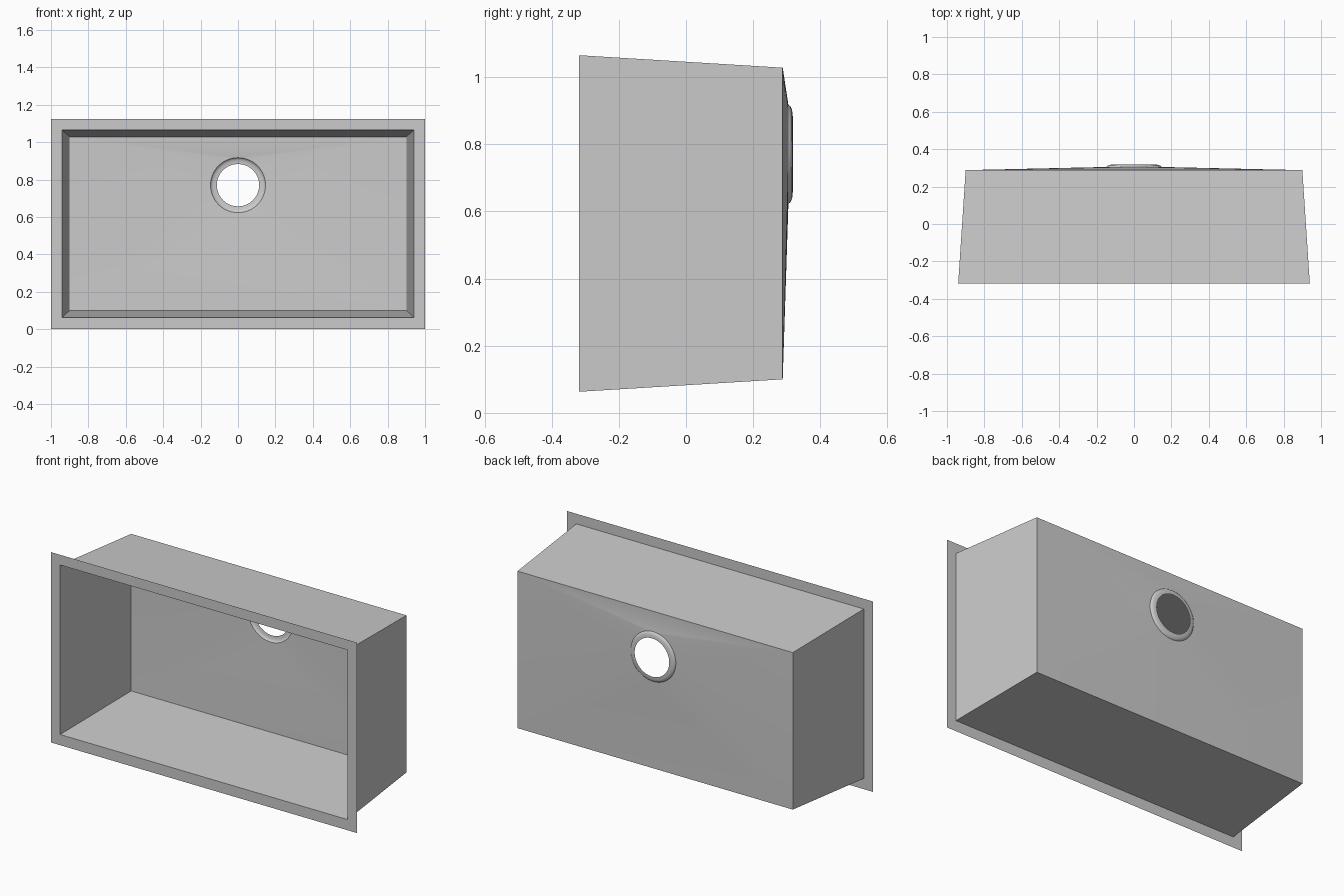
import bpy
import bmesh
import math

cube = bpy.data.objects.get("Cube")
if cube:
    bpy.data.objects.remove(cube, do_unlink=True)

# Material
steel = bpy.data.materials.new("brushed_grey_steel")
steel.use_nodes = True
GREY = (0.6, 0.6, 0.6, 1)
steel.diffuse_color = GREY
bsdf = steel.node_tree.nodes["Principled BSDF"]
bsdf.inputs["Base Color"].default_value = GREY

# Main sizes
FRONT, FLOOR, DRAIN_START = -0.318, 0.288, 0.305
SEGMENTS = 64
DRAIN_Z = 0.77
DRAIN_RADIUS = 0.147


def rect(half_width, bottom, top, y):
    """Rectangle loop, counter-clockwise from the upper right corner."""
    w = half_width
    return [(w, y, top), (-w, y, top), (-w, y, bottom), (w, y, bottom)]


def ring(radius, y):
    """Circle loop around the drain axis."""
    angles = [math.tau * i / SEGMENTS for i in range(SEGMENTS)]
    return [(radius * math.cos(a), y, DRAIN_Z + radius * math.sin(a)) for a in angles]


def add_loop(bm, points):
    return [bm.verts.new(p) for p in points]


def finish(bm, name):
    mesh = bpy.data.meshes.new(name)
    bm.to_mesh(mesh)
    bm.free()
    mesh.materials.append(steel)
    obj = bpy.data.objects.new(name, mesh)
    bpy.context.collection.objects.link(obj)
    bpy.ops.object.select_all(action="DESELECT")
    obj.select_set(True)
    bpy.context.view_layer.objects.active = obj
    bpy.ops.object.shade_smooth_by_angle(angle=math.radians(30))
    return obj


def loft(name, loops):
    """Sheet that joins successive loops with quads."""
    bm = bmesh.new()
    rows = [add_loop(bm, points) for points in loops]
    for a, b in zip(rows, rows[1:]):
        n = len(a)
        for i in range(n):
            j = (i + 1) % n
            bm.faces.new((a[i], a[j], b[j], b[i]))
    return finish(bm, name)


outer = rect(1.0, 0.0, 1.125, FRONT)
opening = rect(0.94, 0.063, 1.065, FRONT)
base = rect(0.90, 0.10, 1.028, FLOOR)

# Flat mounting flange and tapered walls
loft("mounting_flange", [outer, opening])
loft("basin_walls", [opening, base])

# Basin floor, sloping from its four corners to the drain
bm = bmesh.new()
corners = add_loop(bm, base)
circle = add_loop(bm, ring(DRAIN_RADIUS, DRAIN_START))
quarter = SEGMENTS // 4
for i in range(SEGMENTS):
    bm.faces.new((corners[i // quarter], circle[(i + 1) % SEGMENTS], circle[i]))
for k in range(4):
    middle = circle[(k + 1) * quarter % SEGMENTS]
    bm.faces.new((corners[k], corners[(k + 1) % 4], middle))
finish(bm, "basin_floor")

# Stepped drain collar around the open hole
profile = [(DRAIN_RADIUS, DRAIN_START), (0.143, 0.311), (0.135, 0.315),
           (0.125, 0.317), (0.113, 0.318)]
loft("drain_collar", [ring(r, y) for r, y in profile])
